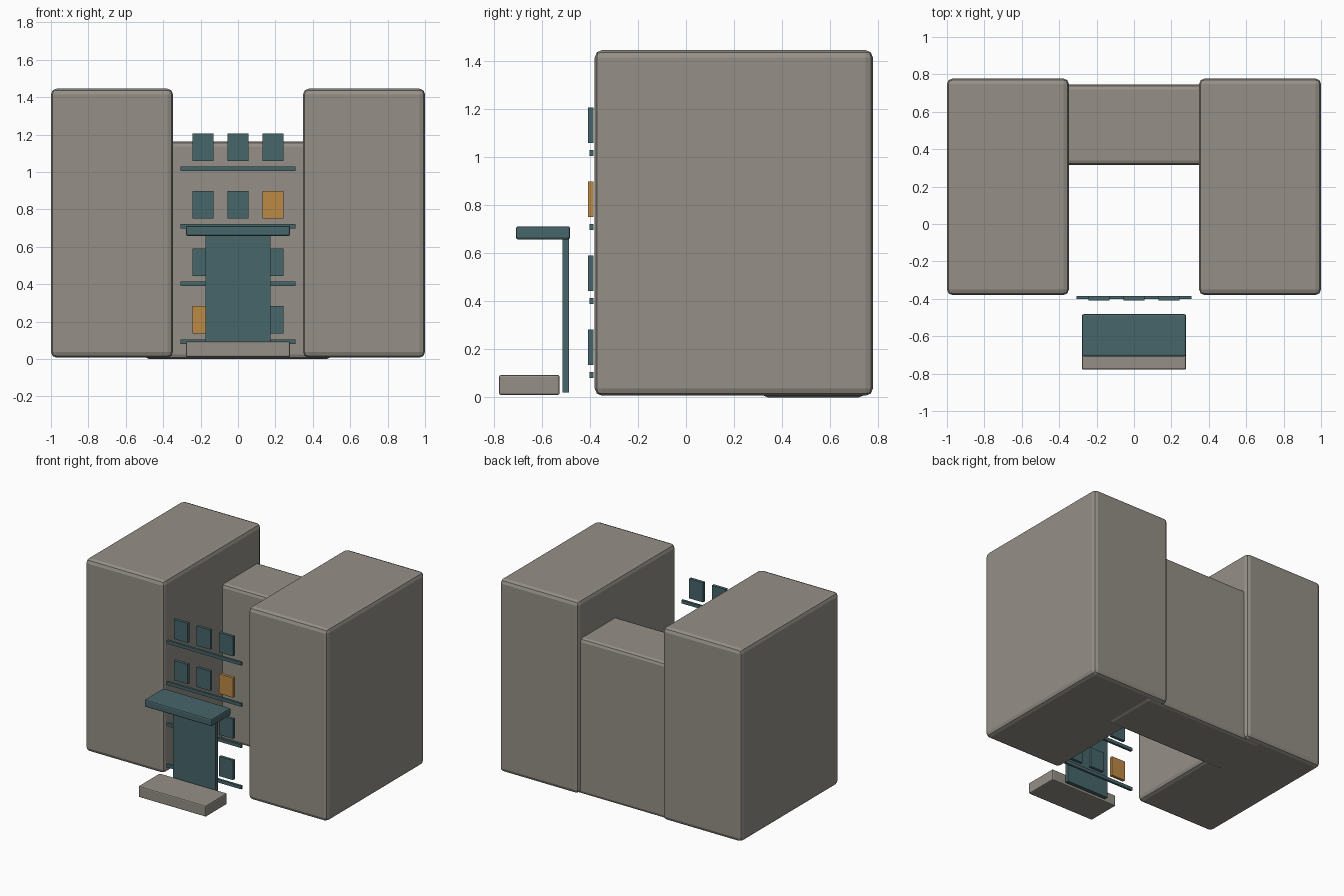
import bpy

if "Cube" in bpy.data.objects:
    bpy.data.objects.remove(bpy.data.objects["Cube"])


def material(name, rgb):
    m = bpy.data.materials.new(name)
    m.diffuse_color = (*rgb, 1)
    m.use_nodes = True
    m.node_tree.nodes["Principled BSDF"].inputs["Base Color"].default_value = m.diffuse_color
    return m


STONE = material("warm grey stone", (0.30, 0.28, 0.245))
TEAL = material("dark teal", (0.063, 0.133, 0.145))
AMBER = material("amber lit window", (0.50, 0.255, 0.06))


def box(name, x, y, z, mat, bevel=0.0, segments=2):
    """Box from (min, max) ranges, with optional rounded edges."""
    lo, hi = zip(x, y, z)
    bpy.ops.mesh.primitive_cube_add(
        size=1, location=[(a + b) / 2 for a, b in zip(lo, hi)])
    ob = bpy.context.object
    ob.name = name
    ob.scale = [b - a for a, b in zip(lo, hi)]
    bpy.ops.object.transform_apply(location=False, rotation=False, scale=True)
    ob.data.materials.append(mat)
    if bevel:
        mod = ob.modifiers.new("rounded edges", 'BEVEL')
        mod.width = bevel
        mod.segments = segments
    return ob


# Two tall wings and the lower block joining them at the back
box("left_wing", (-1.0, -0.348), (-0.38, 0.778), (0.007, 1.445), STONE, 0.03)
box("right_wing", (0.348, 1.0), (-0.38, 0.778), (0.007, 1.445), STONE, 0.03)
box("rear_block", (-0.5, 0.5), (0.315, 0.745), (0.0, 1.162), STONE, 0.025)

# Entrance: door panel, canopy and doorstep
box("door", (-0.175, 0.175), (-0.515, -0.487), (0.02, 0.66), TEAL)
box("canopy", (-0.279, 0.279), (-0.708, -0.482), (0.657, 0.712), TEAL, 0.01)
box("doorstep", (-0.279, 0.279), (-0.778, -0.526), (0.01, 0.093), STONE, 0.008)

# Four storeys of three windows, each with a ledge below
LIT = {(0, 0), (2, 2)}
for row in range(4):
    rise = row * 0.308
    box(f"ledge_{row}", (-0.308, 0.308), (-0.402, -0.385),
        (0.081 + rise, 0.105 + rise), TEAL)
    for col in range(3):
        cx = (col - 1) * 0.187
        box(f"window_{row}_{col}", (cx - 0.057, cx + 0.057), (-0.408, -0.386),
            (0.135 + rise, 0.282 + rise), AMBER if (row, col) in LIT else TEAL)
